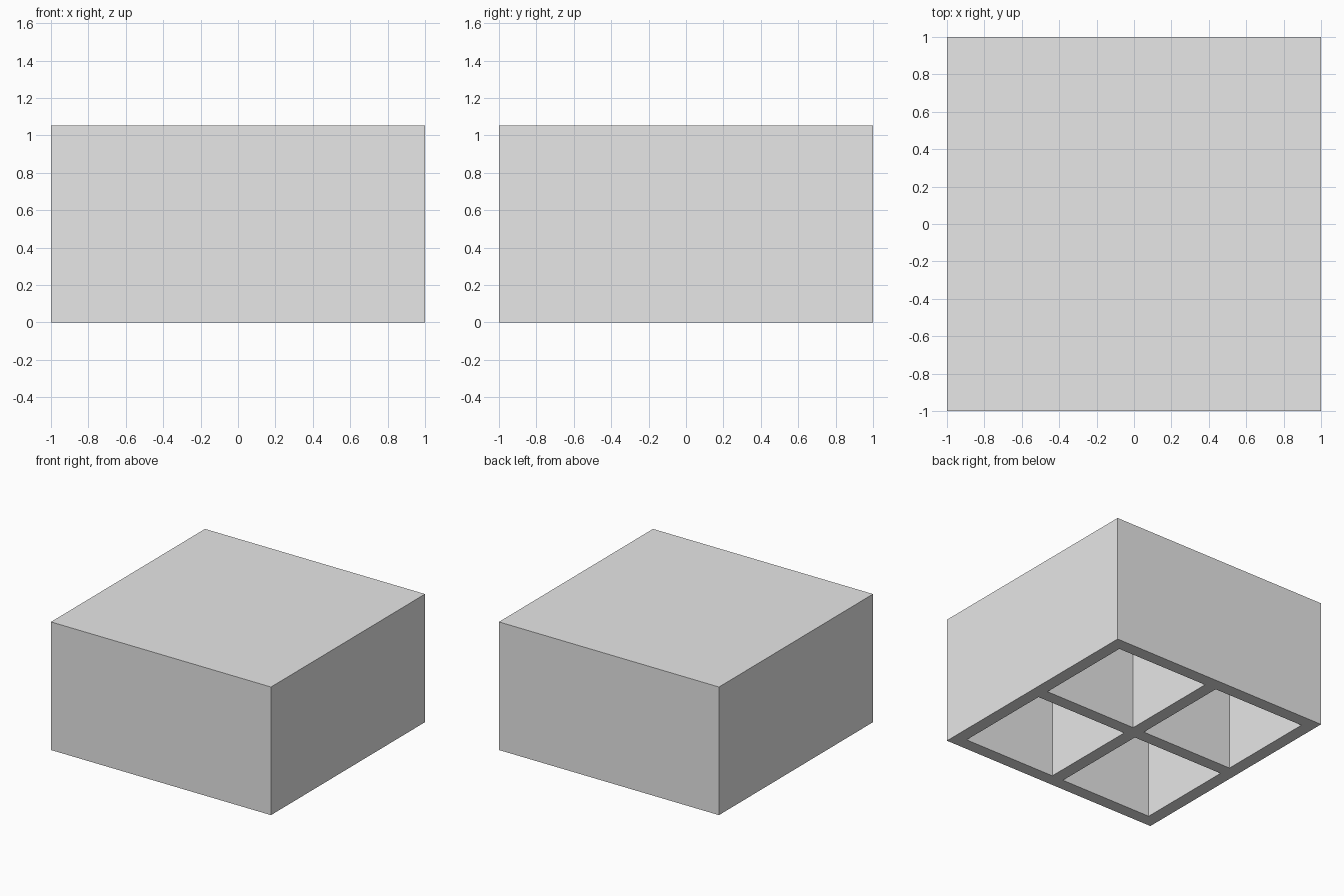
import bpy
import bmesh

cube = bpy.data.objects.get("Cube")
if cube:
    bpy.data.objects.remove(cube, do_unlink=True)

# The plan is a 19-unit grid: wall, cavity (8), wall, cavity (8), wall
UNIT = 2 / 19
WALL = UNIT
HEIGHT = 10 * UNIT
LINES = [-1, -1 + WALL, -WALL / 2, WALL / 2, 1 - WALL, 1]

grey = bpy.data.materials.new("light_grey")
grey.use_nodes = True
colour = (0.8, 0.8, 0.8, 1)
grey.diffuse_color = colour
grey.node_tree.nodes["Principled BSDF"].inputs["Base Color"].default_value = colour

bm = bmesh.new()


def quad(*corners):
    bm.faces.new([bm.verts.new(c) for c in corners])


# Underside grid, with the four cavity cells left out for now
cavities = []
for i, (x0, x1) in enumerate(zip(LINES, LINES[1:])):
    for j, (y0, y1) in enumerate(zip(LINES, LINES[1:])):
        if i % 2 and j % 2:
            cavities.append((x0, x1, y0, y1))
        else:
            quad((x0, y0, 0), (x0, y1, 0), (x1, y1, 0), (x1, y0, 0))


def sides(x0, x1, y0, y1, top):
    """Four upright walls and a lid, from z = 0 up to top."""
    ring = [(x0, y0), (x1, y0), (x1, y1), (x0, y1)]
    for a, b in zip(ring, ring[1:] + ring[:1]):
        quad((*a, 0), (*b, 0), (*b, top), (*a, top))
    quad(*[(*p, top) for p in ring])


# Outer shell, then the four deep cavities open at the bottom
sides(-1, 1, -1, 1, HEIGHT)
for cell in cavities:
    sides(*cell, HEIGHT - WALL)

# Split the outer bottom edges to meet the grid, then weld and clean up
bmesh.ops.remove_doubles(bm, verts=bm.verts, dist=0.0001)
outer = [f for f in bm.faces if len(f.verts) == 4
         and abs(f.normal.z) < 0.5 and f.calc_area() > HEIGHT]
bm.normal_update()
outer = [f for f in bm.faces if abs(f.normal.z) < 0.5
         and max(abs(c) for c in f.calc_center_median()[:2]) > 0.999]
bmesh.ops.delete(bm, geom=outer, context='FACES')
bm.edges.ensure_lookup_table()
loose = [e for e in bm.edges if not e.link_faces]
bmesh.ops.delete(bm, geom=loose, context='EDGES')


def on_side(v, axis, sign):
    return abs(v.co[axis] - sign) < 0.001


for axis in (0, 1):
    for sign in (-1, 1):
        edge = [v for v in bm.verts if on_side(v, axis, sign)]
        low = sorted((v for v in edge if v.co.z < 0.001), key=lambda v: v.co[1 - axis])
        high = sorted((v for v in edge if v.co.z > 0.001), key=lambda v: -v.co[1 - axis])
        bm.faces.new(low + high)

bmesh.ops.recalc_face_normals(bm, faces=bm.faces)

mesh = bpy.data.meshes.new("hollow_block")
bm.to_mesh(mesh)
bm.free()
mesh.materials.append(grey)
block = bpy.data.objects.new("hollow_block", mesh)
bpy.context.collection.objects.link(block)
